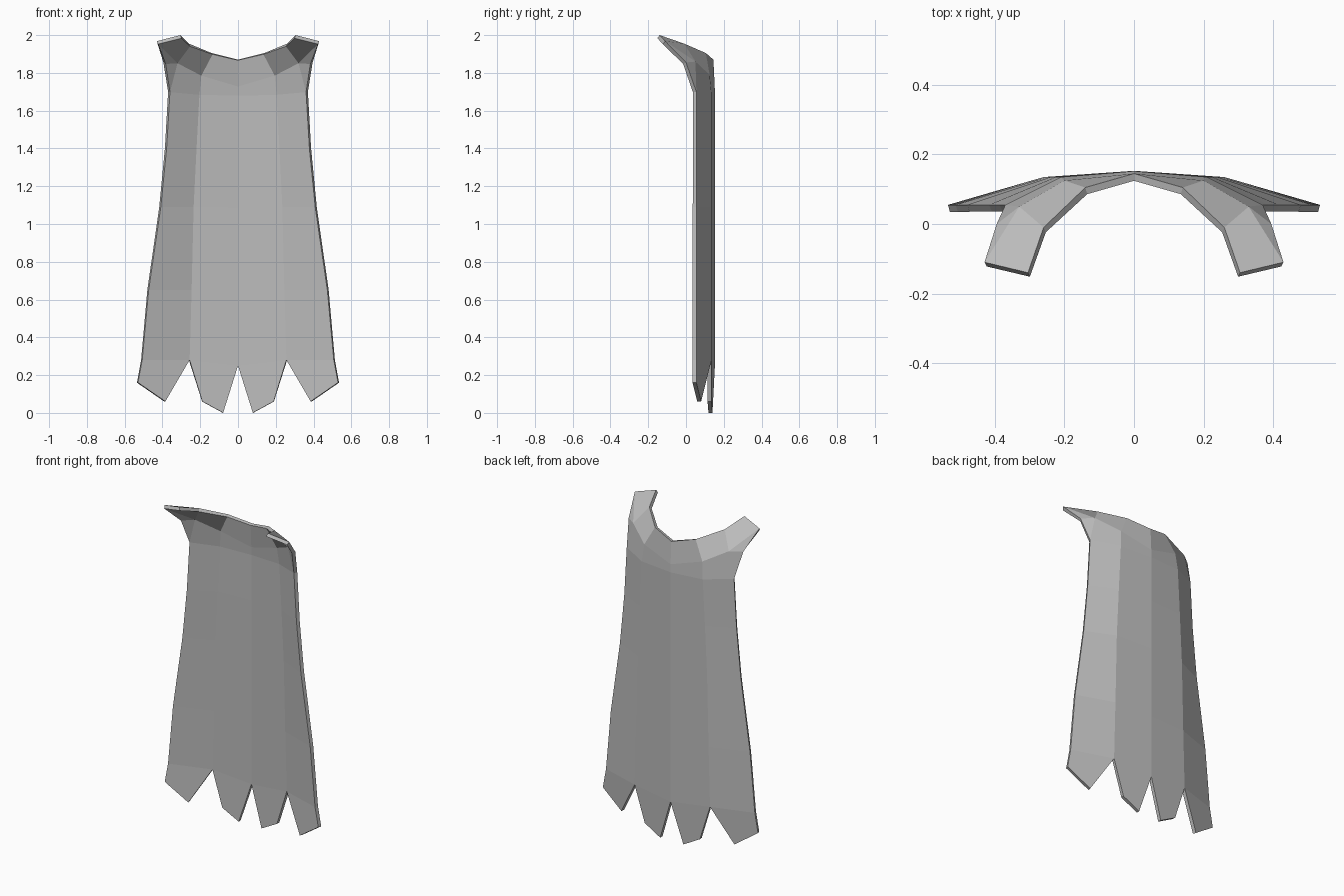
import bpy

cube = bpy.data.objects.get("Cube")
if cube:
    bpy.data.objects.remove(cube)

# Cloth colour
cloth = bpy.data.materials.new("grey_cloth")
cloth.use_nodes = True
colour = (0.5, 0.5, 0.5, 1)
cloth.diffuse_color = colour
cloth.node_tree.nodes["Principled BSDF"].inputs["Base Color"].default_value = colour

verts, faces = [], []


def add_row(*points):
    """Store a row of points, running from the middle to the side."""
    start = len(verts)
    verts.extend(points)
    return list(range(start, len(verts)))


def bridge(upper, lower):
    """Join two rows with quads facing the back."""
    for i in range(min(len(upper), len(lower)) - 1):
        faces.append((upper[i], upper[i + 1], lower[i + 1], lower[i]))


# Collar and shoulder yoke
neck = add_row((0, .145, 1.87), (.14, .105, 1.905), (.26, -.01, 1.955), (.305, -.14, 2))
yoke = add_row((0, .152, 1.73), (.2, .125, 1.79), (.33, .05, 1.86), (.43, -.11, 1.968))
armpit = add_row((.395, 0, 1.855))[0]
bridge(neck, yoke)

# Hanging panels: middle, fold and side columns, flaring downward
levels = [
    (.21, 1.685, .37, 1.7),
    (.225, 1.4, .387, 1.4),
    (.24, 1.09, .417, 1.09),
    (.25, .65, .48, .65),
    (.26, .28, .513, .28),
]
rows = []
for fold_x, fold_z, side_x, side_z in levels:
    mid_z = .25 if fold_z < .3 else fold_z - .005
    rows.append(add_row((0, .153, mid_z), (fold_x, .135, fold_z), (side_x, .055, side_z)))
bridge(yoke, rows[0])
faces += [(yoke[2], yoke[3], armpit), (yoke[2], armpit, rows[0][2])]
for upper, lower in zip(rows, rows[1:]):
    bridge(upper, lower)

# Ragged hem points
mid, fold, side = rows[-1]
inner = add_row((.08, .14, 0), (.19, .135, .06))
outer = add_row((.39, .08, .06), (.535, .055, .16))
faces += [(mid, fold, inner[1], inner[0]), (fold, side, outer[1], outer[0])]

mesh = bpy.data.meshes.new("cape")
mesh.from_pydata(verts, [], faces)
mesh.materials.append(cloth)
cape = bpy.data.objects.new("cape", mesh)
bpy.context.collection.objects.link(cape)

# Mirror the half, then thicken toward the front
mirror = cape.modifiers.new("mirror", "MIRROR")
mirror.use_clip = True
solid = cape.modifiers.new("thickness", "SOLIDIFY")
solid.thickness = .021
solid.offset = -1
